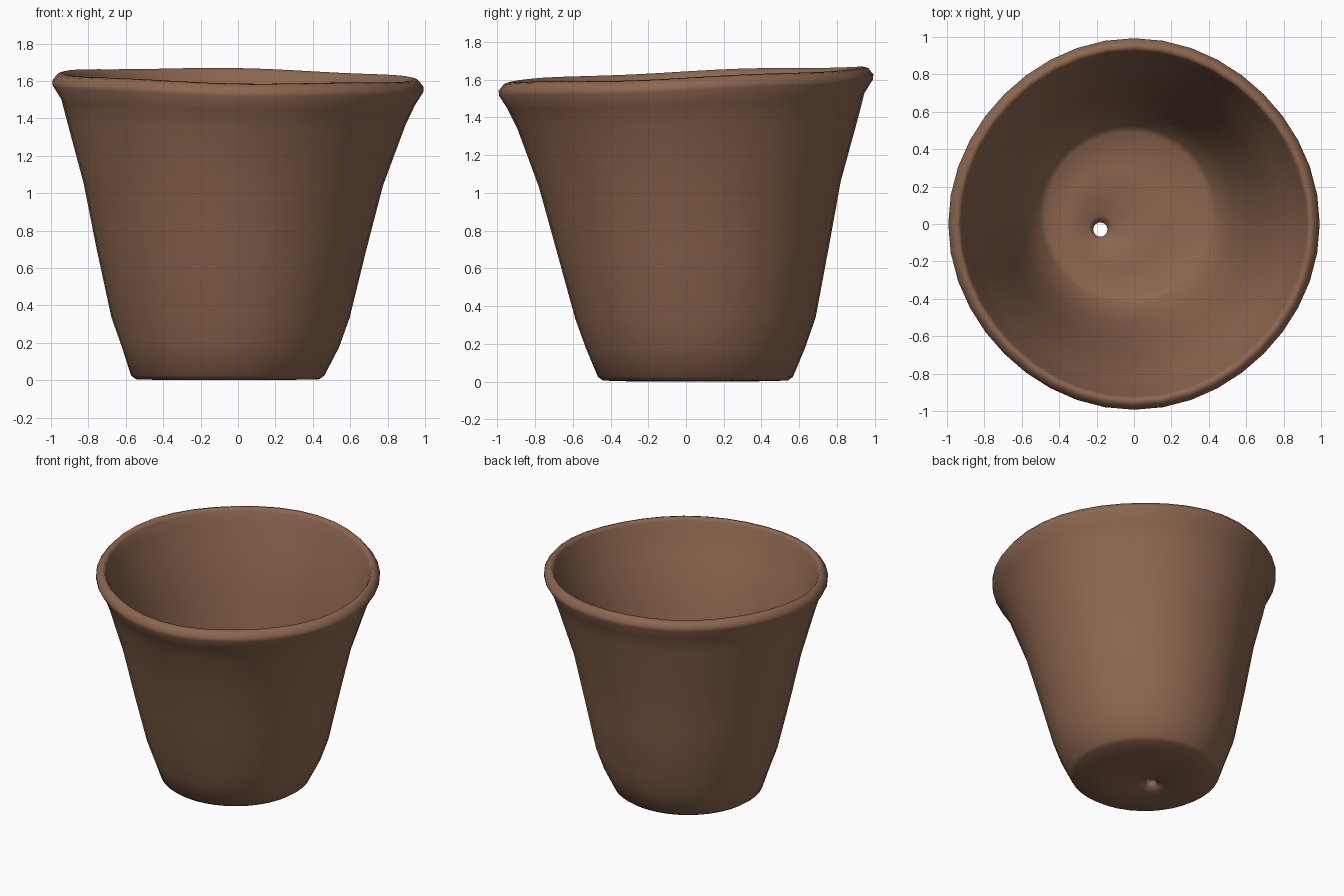
import bpy, bmesh, math

SIDES = 40

clay = bpy.data.materials.new("brown_clay")
clay.diffuse_color = (0.265, 0.135, 0.078, 1)

# Cross-section rings: centre x, centre y, radius, height, tilt share
rings = [
    # drain hole top and inner floor
    (-0.18, -0.03, 0.038, 0.06, 0),
    (-0.17, -0.02, 0.07, 0.085, 0),
    (-0.09, 0.03, 0.27, 0.09, 0),
    (-0.03, 0.05, 0.44, 0.095, 0),
    # inner wall
    (-0.03, 0.05, 0.475, 0.12, 0),
    (-0.04, 0.05, 0.575, 0.35, 0.1),
    (-0.03, 0.035, 0.66, 0.70, 0.2),
    (-0.02, 0.02, 0.735, 1.05, 0.4),
    (-0.01, 0.005, 0.84, 1.38, 0.8),
    (0, 0, 0.905, 1.53, 1),
    # rolled lip
    (0, 0, 0.925, 1.605, 1),
    (0, 0, 0.94, 1.632, 1),
    (0, 0, 0.965, 1.625, 1),
    (0, 0, 0.993, 1.59, 1),
    (0, 0, 0.992, 1.565, 1),
    (0, 0, 0.945, 1.49, 1),
    # outer wall
    (-0.01, 0.01, 0.905, 1.38, 0.8),
    (-0.025, 0.02, 0.80, 1.05, 0.4),
    (-0.035, 0.035, 0.72, 0.70, 0.2),
    (-0.04, 0.05, 0.637, 0.34, 0.1),
    (-0.04, 0.05, 0.58, 0.18, 0),
    (-0.055, 0.05, 0.517, 0.03, 0),
    # underside and drain hole bottom
    (-0.055, 0.05, 0.49, 0.01, 0),
    (-0.09, 0.03, 0.30, 0.005, 0),
    (-0.17, -0.02, 0.10, 0.012, 0),
    (-0.18, -0.03, 0.038, 0.035, 0),
]

bm = bmesh.new()
loops = []
for cx, cy, r, h, tilt in rings:
    loop = []
    for i in range(SIDES):
        a = 2 * math.pi * i / SIDES
        # hand-thrown unevenness, and a rim leaning up toward the back left
        w = 1 - 0.012 * tilt * (1 - math.cos(4 * a)) / 2
        x, y = cx + r * w * math.cos(a), cy + r * w * math.sin(a)
        z = h + tilt * (0.04 * y - 0.018 * x + 0.004 * math.sin(5 * a))
        loop.append(bm.verts.new((x, y, z)))
    loops.append(loop)
for k, low in enumerate(loops):
    nxt = loops[(k + 1) % len(loops)]
    for i in range(SIDES):
        j = (i + 1) % SIDES
        bm.faces.new((low[i], low[j], nxt[j], nxt[i]))
bmesh.ops.recalc_face_normals(bm, faces=bm.faces)
# rest the base on the ground
lowest = min(v.co.z for v in bm.verts)
bmesh.ops.translate(bm, vec=(0, 0, -lowest), verts=bm.verts)

mesh = bpy.data.meshes.new("flower_pot")
bm.to_mesh(mesh)
bm.free()
mesh.materials.append(clay)
pot = bpy.data.objects.new("flower_pot", mesh)
bpy.context.collection.objects.link(pot)
for p in mesh.polygons:
    p.use_smooth = True
